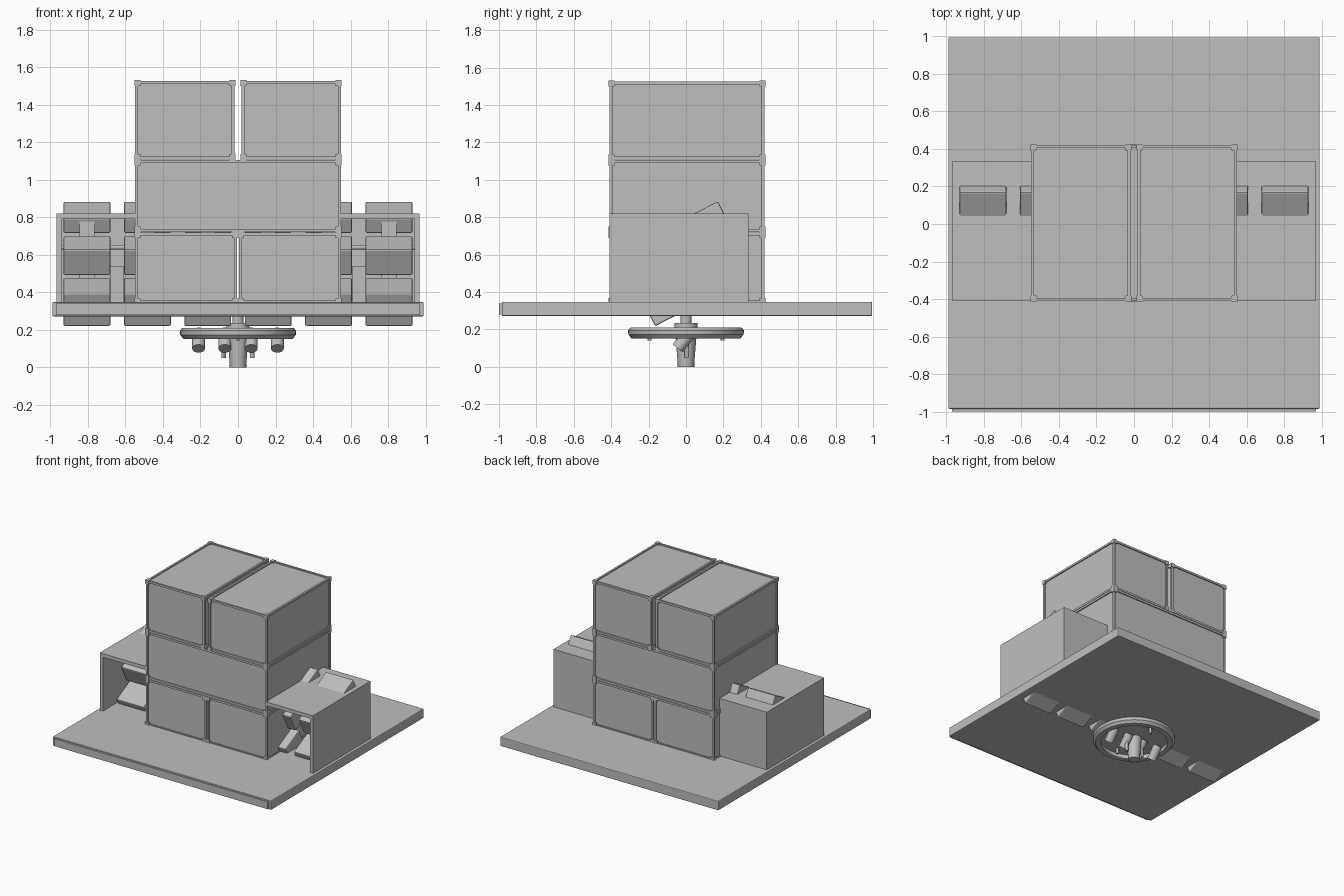
import bpy, bmesh, math
from mathutils import Matrix, Vector

cube = bpy.data.objects.get("Cube")
if cube:
    bpy.data.objects.remove(cube, do_unlink=True)

grey = bpy.data.materials.new("plain grey")
grey.use_nodes = True
grey.diffuse_color = (0.52, 0.52, 0.52, 1)
grey.node_tree.nodes["Principled BSDF"].inputs["Base Color"].default_value = (0.52, 0.52, 0.52, 1)


def finish(name, bm):
    bmesh.ops.recalc_face_normals(bm, faces=bm.faces)
    mesh = bpy.data.meshes.new(name)
    bm.to_mesh(mesh)
    bm.free()
    mesh.materials.append(grey)
    obj = bpy.data.objects.new(name, mesh)
    bpy.context.scene.collection.objects.link(obj)
    return obj


def add_box(bm, lo, hi):
    lo, hi = Vector(lo), Vector(hi)
    size = Matrix.Diagonal((*(hi - lo), 1))
    bmesh.ops.create_cube(bm, size=1, matrix=Matrix.Translation((lo + hi) / 2) @ size)


def box(name, lo, hi, bevel=0):
    bm = bmesh.new()
    add_box(bm, lo, hi)
    obj = finish(name, bm)
    if bevel:
        mod = obj.modifiers.new("Bevel", 'BEVEL')
        mod.width, mod.segments = bevel, 2
    return obj


def smooth(obj):
    bpy.ops.object.select_all(action='DESELECT')
    obj.select_set(True)
    bpy.context.view_layer.objects.active = obj
    bpy.ops.object.shade_smooth_by_angle(angle=math.radians(30))


def cylinder(name, start, end, r1, r2, sides=24):
    start, end = Vector(start), Vector(end)
    axis = end - start
    bm = bmesh.new()
    turn = axis.to_track_quat('Z', 'Y').to_matrix().to_4x4()
    bmesh.ops.create_cone(bm, cap_ends=True, segments=sides, radius1=r1, radius2=r2,
                          depth=axis.length, matrix=Matrix.Translation((start + end) / 2) @ turn)
    smooth(finish(name, bm))


def lathe(name, profile, sides=48):
    bm = bmesh.new()
    rings = [[bm.verts.new((r * math.cos(a), r * math.sin(a), z))
              for a in (math.tau * i / sides for i in range(sides))] for r, z in profile]
    for a, b in zip(rings, rings[1:] + rings[:1]):
        for i in range(sides):
            j = (i + 1) % sides
            bm.faces.new((a[i], a[j], b[j], b[i]))
    smooth(finish(name, bm))


# Container: recessed panels, edge rails and corner castings
def container(name, lo, hi):
    inset, rail, casting = 0.009, 0.016, 0.032
    box(name + "_panels", [v + inset for v in lo], [v - inset for v in hi])
    bm = bmesh.new()
    for axis in range(3):
        u, v = [i for i in range(3) if i != axis]
        for su in (0, 1):
            for sv in (0, 1):
                a, b = list(lo), list(hi)
                for k, s in ((u, su), (v, sv)):
                    if s:
                        a[k] = hi[k] - rail
                    else:
                        b[k] = lo[k] + rail
                add_box(bm, a, b)
    finish(name + "_rails", bm)
    bm = bmesh.new()
    for n in range(8):
        c = [(lo, hi)[n >> k & 1][k] + (-1 if n >> k & 1 else 1) * 0.012 for k in range(3)]
        add_box(bm, [p - casting / 2 for p in c], [p + casting / 2 for p in c])
    finish(name + "_corner_castings", bm)


# Deck
box("deck", (-0.99, -0.985, 0.272), (0.99, 0.995, 0.348), 0.006)
box("deck_front_strip", (-0.97, -1.0, 0.28), (0.97, -0.98, 0.34))

# Stacked containers
y0, y1 = -0.41, 0.42
container("middle_container", (-0.548, y0, 0.722), (0.548, y1, 1.105))
for side, x0, x1 in (("right", -0.548, -0.004), ("left", 0.004, 0.548)):
    container("lower_%s_container" % side, (x0, y0, 0.34), (x1, y1, 0.718))
for side, x0, x1 in (("right", -0.548, -0.018), ("left", 0.018, 0.548)):
    container("upper_%s_container" % side, (x0, y0, 1.108), (x1, y1, 1.527))

# Open-fronted side housings
for side, s in (("right", -1), ("left", 1)):
    bm = bmesh.new()
    for xa, xb, ya, za in ((0.54, 0.967, -0.41, 0.79), (0.94, 0.967, -0.41, 0.345),
                           (0.54, 0.967, 0.305, 0.345)):
        x = sorted((s * xa, s * xb))
        add_box(bm, (x[0], ya, za), (x[1], 0.335, 0.82))
    finish(side + "_housing", bm)

# Row of tilted units, each with an upper, middle and lower block
tilt = math.radians(27)
along = Vector((0, math.cos(tilt), math.sin(tilt)))
up = Vector((0, -math.sin(tilt), math.cos(tilt)))


def tilted_block(name, x, y, z, length, height):
    # y, z locate the lower front corner
    bm = bmesh.new()
    add_box(bm, (-0.125, 0, 0), (0.125, length, height))
    bm.transform(Matrix.Translation((x, y, z)) @ Matrix.Rotation(tilt, 4, 'X'))
    obj = finish(name, bm)
    mod = obj.modifiers.new("Bevel", 'BEVEL')
    mod.width, mod.segments = 0.008, 2


top_corner = Vector((0, 0.17, 0.885))
upper = top_corner - along * 0.2 - up * 0.09
for n in range(6):
    x = -0.805 + n * 0.322
    tilted_block("lower_block", x, -0.165, 0.218, 0.2, 0.19)
    tilted_block("middle_block", x, -0.12, 0.49, 0.16, 0.155)
    tilted_block("upper_block", x, upper.y, upper.z, 0.2, 0.09)
    box("block_post", (x - 0.04, 0.0, 0.3), (x + 0.04, 0.06, 0.8))
for s in (-1, 1):
    cylinder("block_shaft", (s * 0.5, 0.03, 0.64), (s * 0.94, 0.03, 0.64), 0.012, 0.012)
    box("shaft_support", (s * 0.645 - 0.035, 0.02, 0.345), (s * 0.645 + 0.035, 0.05, 0.54))

# Round fitting beneath the deck
lathe("fitting_rim", [(0.25, 0.152), (0.29, 0.152), (0.308, 0.172), (0.31, 0.195),
                      (0.296, 0.21), (0.25, 0.21)])
cylinder("fitting_plate", (0, 0, 0.185), (0, 0, 0.209), 0.26, 0.26, 48)
cylinder("fitting_collar", (0, 0, 0.205), (0, 0, 0.235), 0.062, 0.062)
cylinder("fitting_stem", (0, 0, 0.23), (0, 0, 0.28), 0.03, 0.03)
cylinder("centre_spout", (0, 0, 0.002), (0, 0, 0.19), 0.043, 0.058)
lathe("spout_lip", [(0.036, 0.0), (0.046, 0.0), (0.047, 0.012), (0.036, 0.012)])

# Angled lamps, rods and small pins
for x in (-0.21, -0.07, 0.07, 0.21):
    cylinder("angled_lamp", (x, 0.03, 0.19), (x, -0.045, 0.1), 0.034, 0.034)
for s in (-1, 1):
    cylinder("hanging_rod", (s * 0.075, 0.005, 0.05), (s * 0.075, 0.005, 0.19), 0.012, 0.012, 12)
    cylinder("rim_pin", (0, s * 0.195, 0.142), (0, s * 0.195, 0.19), 0.011, 0.011, 12)
